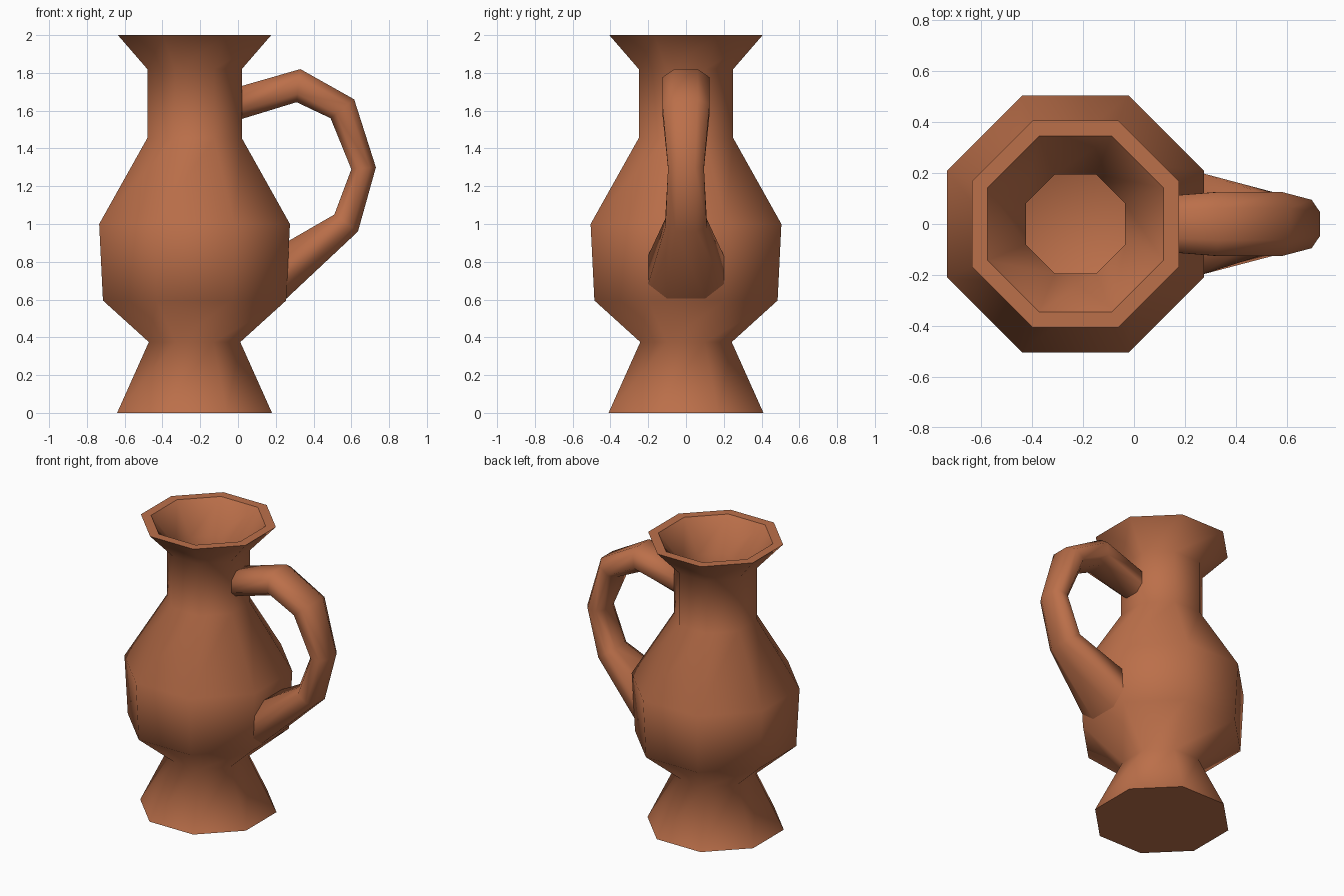
import bpy, bmesh, math
from mathutils import Vector

if "Cube" in bpy.data.objects:
    bpy.data.objects.remove(bpy.data.objects["Cube"])

SIDES = 8
CENTER_X = -0.23

clay = bpy.data.materials.new("terracotta")
clay.diffuse_color = (0.50, 0.160, 0.068, 1)
clay.use_nodes = True
clay.node_tree.nodes["Principled BSDF"].inputs["Base Color"].default_value = clay.diffuse_color


def skin(name, rings, sharp_z=None):
    """Join matching rings of points into a capped tube."""
    bm = bmesh.new()
    loops = [[bm.verts.new(p) for p in ring] for ring in rings]
    for a, b in zip(loops, loops[1:]):
        for i in range(SIDES):
            j = (i + 1) % SIDES
            bm.faces.new((a[i], a[j], b[j], b[i]))
    bm.faces.new(loops[0])
    bm.faces.new(loops[-1])
    bmesh.ops.recalc_face_normals(bm, faces=bm.faces)
    if sharp_z is not None:
        for e in bm.edges:
            if all(abs(v.co.z - sharp_z) < 1e-4 for v in e.verts):
                e.smooth = False
    mesh = bpy.data.meshes.new(name)
    bm.to_mesh(mesh)
    bm.free()
    mesh.materials.append(clay)
    obj = bpy.data.objects.new(name, mesh)
    bpy.context.collection.objects.link(obj)
    bpy.ops.object.select_all(action='DESELECT')
    obj.select_set(True)
    bpy.context.view_layer.objects.active = obj
    bpy.ops.object.shade_smooth_by_angle(angle=math.radians(78), keep_sharp_edges=True)
    return obj


def octagon(flat_radius, z):
    """Horizontal octagon with flat sides facing the axes."""
    r = flat_radius / math.cos(math.pi / SIDES)
    angles = [(i + 0.5) * math.tau / SIDES for i in range(SIDES)]
    return [(CENTER_X + r * math.cos(a), r * math.sin(a), z) for a in angles]


# jug body: outside from foot to lip, then the hollow inside down to its floor
profile = [(0.41, 0), (0.242, 0.375), (0.485, 0.595), (0.505, 1.0),
           (0.25, 1.455), (0.25, 1.82), (0.406, 2.0),
           (0.345, 2.0), (0.195, 1.80), (0.195, 1.47),
           (0.445, 0.98), (0.43, 0.63), (0.25, 0.46)]
skin("jug_body", [octagon(r, z) for r, z in profile], sharp_z=2.0)


# handle: outer point, inner point (x, z), half width
stations = [((0.00, 1.725), (0.00, 1.55), 0.10),
            ((0.33, 1.82), (0.31, 1.645), 0.125),
            ((0.615, 1.66), (0.49, 1.56), 0.125),
            ((0.73, 1.30), (0.60, 1.29), 0.095),
            ((0.635, 0.96), (0.51, 1.05), 0.11),
            ((0.24, 0.59), (0.25, 0.90), 0.205)]


def handle_ring(outer, inner, half_width):
    """Octagonal cross-section spanning from the outer to the inner point."""
    o = Vector((outer[0], 0, outer[1]))
    n = Vector((inner[0], 0, inner[1]))
    mid, half = (o + n) / 2, (o - n) / 2
    k = 0.5
    outline = [(k, 1), (1, k), (1, -k), (k, -1), (-k, -1), (-1, -k), (-1, k), (-k, 1)]
    return [mid + half * t + Vector((0, half_width * s, 0)) for s, t in outline]


skin("handle", [handle_ring(*s) for s in stations])
